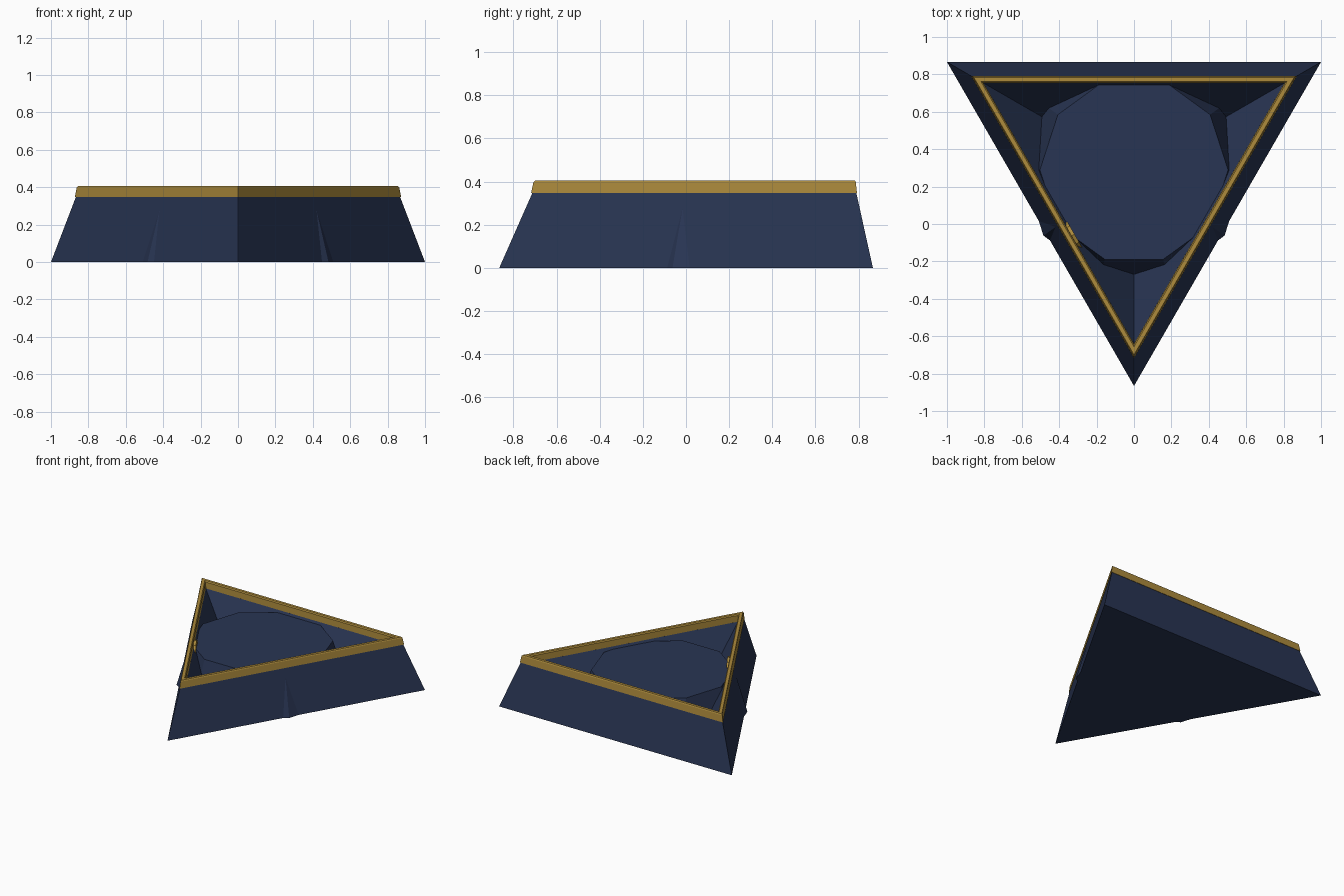
import bpy, bmesh, math
from mathutils import Matrix, Vector

if "Cube" in bpy.data.objects:
    bpy.data.objects.remove(bpy.data.objects["Cube"])

CY = 0.289  # centre of the triangular plan


def material(name, rgb):
    m = bpy.data.materials.new(name)
    m.diffuse_color = (*rgb, 1)
    m.use_nodes = True
    m.node_tree.nodes["Principled BSDF"].inputs["Base Color"].default_value = m.diffuse_color
    return m


navy = material("navy felt", (0.022, 0.036, 0.088))
gold = material("gold trim", (0.42, 0.26, 0.045))


def finish(bm, name, mat):
    bmesh.ops.recalc_face_normals(bm, faces=bm.faces)
    me = bpy.data.meshes.new(name)
    bm.to_mesh(me)
    bm.free()
    me.materials.append(mat)
    ob = bpy.data.objects.new(name, me)
    bpy.context.collection.objects.link(ob)
    return ob


def loft(name, mat, sides, start, rings, closed=False):
    """Stack polygon rings (circumradius, z); cap the ends or close the loop."""
    bm = bmesh.new()
    loops = []
    for r, z in rings:
        loops.append([bm.verts.new((r * math.cos(start + math.tau * i / sides),
                                    CY + r * math.sin(start + math.tau * i / sides), z))
                      for i in range(sides)])
    pairs = list(zip(loops, loops[1:]))
    if closed:
        pairs.append((loops[-1], loops[0]))
    else:
        bm.faces.new(loops[0])
        bm.faces.new(loops[-1])
    for a, b in pairs:
        for i in range(sides):
            j = (i + 1) % sides
            bm.faces.new((a[i], a[j], b[j], b[i]))
    return finish(bm, name, mat)


down = -math.pi / 2
# turned-up brim: outer wall, rim, funnel-shaped inner wall
loft("brim", navy, 3, down, [(1.1547, 0), (1.0, 0.35), (0.928, 0.35), (0.526, 0.01)])
# gold edging along the rim
loft("rim_trim", gold, 3, down,
     [(1.007, 0.347), (0.996, 0.398), (0.988, 0.406), (0.945, 0.406),
      (0.932, 0.398), (0.928, 0.347)], closed=True)
# ten-sided crown
loft("crown", navy, 10, 0, [(0.598, 0), (0.503, 0.333)])

# small badge set in the left wall
bm = bmesh.new()
n, t = Vector((-0.866, -0.5, 0)), Vector((0.5, -0.866, 0))
pos = Vector((0, CY, 0.30)) + n * 0.462 + t * 0.138
bmesh.ops.create_cone(bm, cap_ends=True, segments=10, radius1=0.085, radius2=0.085, depth=0.03,
                      matrix=Matrix.Translation(pos) @ n.to_track_quat('Z', 'Y').to_matrix().to_4x4())
finish(bm, "badge", gold)
